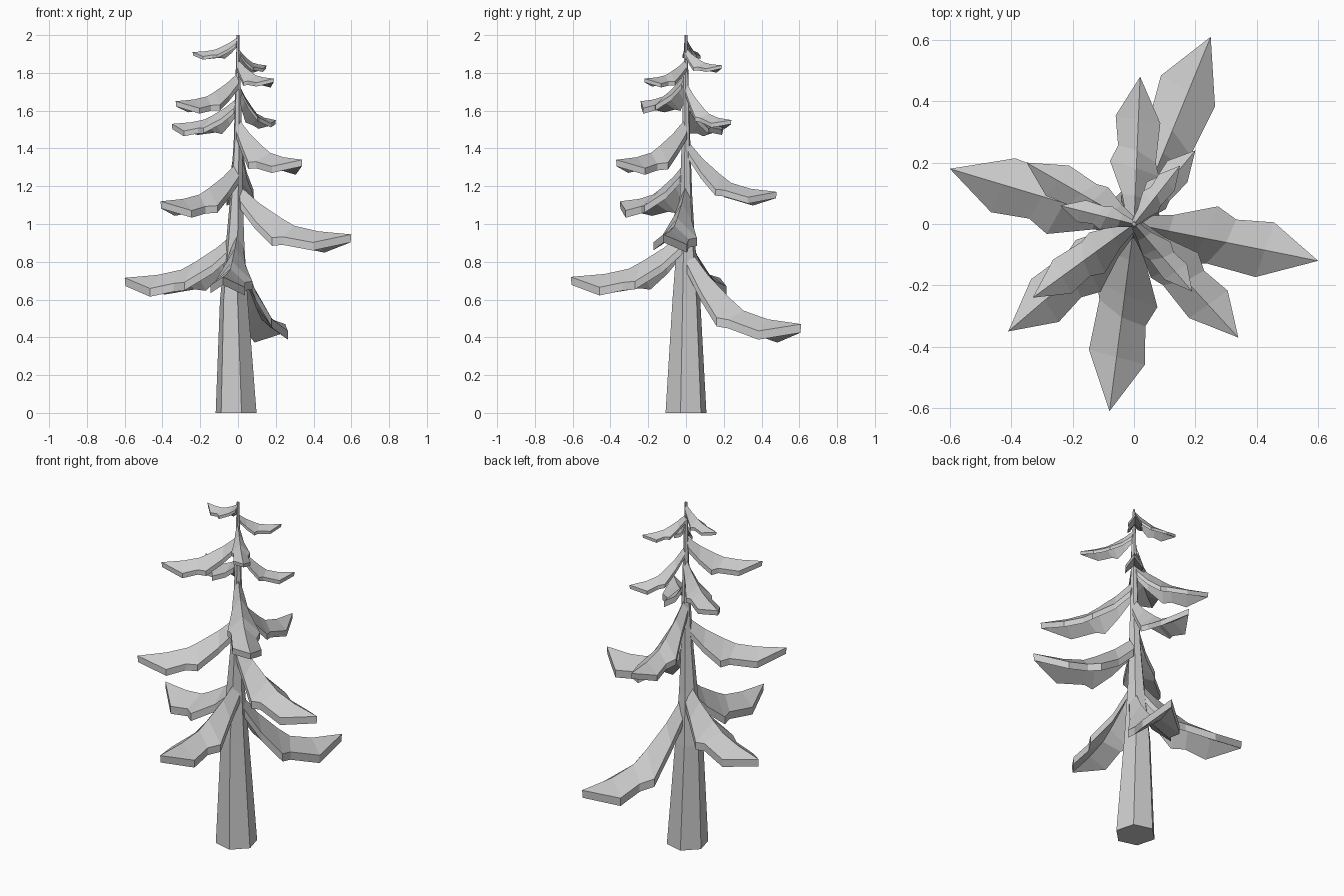
import bpy, bmesh, math
from mathutils import Vector

if "Cube" in bpy.data.objects:
    bpy.data.objects.remove(bpy.data.objects["Cube"])

grey = bpy.data.materials.new("light_grey")
grey.diffuse_color = (0.6, 0.6, 0.6, 1)
grey.use_nodes = True
grey.node_tree.nodes["Principled BSDF"].inputs["Base Color"].default_value = grey.diffuse_color


def make_object(name, bm):
    bmesh.ops.recalc_face_normals(bm, faces=bm.faces)
    mesh = bpy.data.meshes.new(name)
    bm.to_mesh(mesh)
    bm.free()
    mesh.materials.append(grey)
    obj = bpy.data.objects.new(name, mesh)
    bpy.context.collection.objects.link(obj)
    return obj


# Trunk: tapered, slightly bent six-sided column (x, y, z, radius)
def make_trunk():
    sections = [(-0.01, 0, 0, 0.112), (-0.022, 0.002, 0.6, 0.076),
                (-0.015, 0, 0.9, 0.05), (-0.008, 0, 1.15, 0.034),
                (0, 0, 1.45, 0.023), (0, 0, 2.0, 0.007)]
    bm = bmesh.new()
    rings = []
    for x, y, z, r in sections:
        angles = [math.radians(45 + 60 * i) for i in range(6)]
        rings.append([bm.verts.new((x + r * math.cos(a), y + r * math.sin(a), z)) for a in angles])
    for a, b in zip(rings, rings[1:]):
        for i in range(6):
            j = (i + 1) % 6
            bm.faces.new((a[i], a[j], b[j], b[i]))
    bm.faces.new(rings[0])
    bm.faces.new(rings[-1])
    make_object("trunk", bm)


# Sagging ridge line of a branch, from 1 at the root to 0 at the tip
SAG = [(0, 1), (0.25, 0.5), (0.5, 0.17), (0.75, 0.04), (1, 0)]


def sag(t):
    for (t0, f0), (t1, f1) in zip(SAG, SAG[1:]):
        if t <= t1:
            return f0 + (f1 - f0) * (t - t0) / (t1 - t0)
    return 0


# Jagged outline: (distance along, half width, droop below ridge), per unit length
RIDGE = [0, 0.19, 0.38, 0.5, 0.71]
LEFT = [(0.03, 0.05, 0.12), (0.2, 0.09, 0.14), (0.42, 0.18, 0.15), (0.53, 0.13, 0.11), (0.73, 0.155, 0.11)]
RIGHT = [(0.03, 0.05, 0.12), (0.17, 0.09, 0.17), (0.33, 0.155, 0.2), (0.42, 0.13, 0.14), (0.69, 0.15, 0.10)]


# Branch: roof-shaped slab with a notched rim, drooping from the trunk to its tip
def make_branch(name, tip, root_z):
    tip = Vector(tip)
    out = Vector((tip.x, tip.y, 0))
    length = out.length
    side = Vector((-out.y, out.x, 0))
    drop = root_z - tip.z
    bm = bmesh.new()

    def layer(depth):
        def point(t, w, droop):
            p = out * t + side * w
            p.z = tip.z + drop * sag(t) - (droop + depth) * length
            return bm.verts.new(p)
        rows = []
        for t, lf, rt in zip(RIDGE, LEFT, RIGHT):
            rows.append((point(*lf), point(t, 0, 0), point(rt[0], -rt[1], rt[2])))
        end = point(1 - 0.1 * depth, 0, 0)
        for a, b in zip(rows, rows[1:]):
            for i in (0, 1):
                bm.faces.new((a[i], a[i + 1], b[i + 1], b[i]))
        last = rows[-1]
        bm.faces.new((last[0], last[1], end))
        bm.faces.new((last[1], last[2], end))
        # Outline loop: left side out to the tip, back along the right side
        return [r[0] for r in rows] + [end] + [r[2] for r in reversed(rows)] + [rows[0][1]]

    top, bottom = layer(0), layer(0.07)
    for i in range(len(top)):
        j = (i + 1) % len(top)
        bm.faces.new((top[i], top[j], bottom[j], bottom[i]))
    make_object(name, bm)


make_trunk()

# Branches from lowest to highest: tip position, root height
branches = [((0.25, 0.61, 0.47), 0.89), ((-0.60, 0.18, 0.715), 0.97),
            ((-0.08, -0.61, 0.72), 0.97), ((0.60, -0.12, 0.945), 1.21),
            ((-0.41, -0.35, 1.12), 1.33), ((0.02, 0.48, 1.17), 1.45),
            ((0.34, -0.37, 1.34), 1.56), ((-0.35, 0.20, 1.53), 1.67),
            ((0.20, 0.24, 1.55), 1.75), ((-0.33, -0.24, 1.65), 1.80),
            ((0.19, -0.22, 1.77), 1.87), ((0.15, 0.19, 1.84), 1.93),
            ((-0.24, 0.06, 1.91), 1.99)]
for n, (tip, root_z) in enumerate(branches, 1):
    make_branch(f"branch_{n}", tip, root_z)
